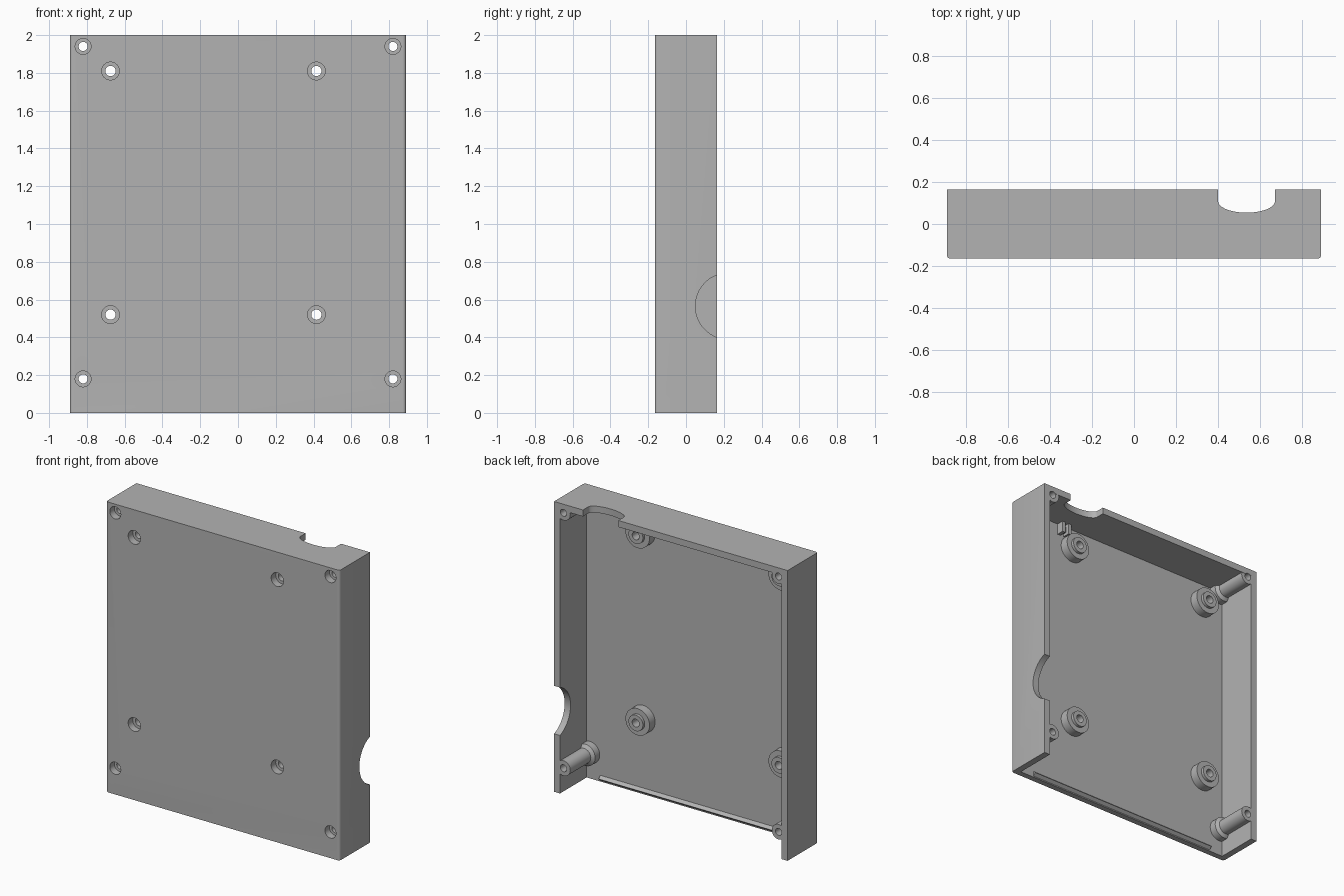
import bpy, bmesh
from math import cos, sin, pi
from mathutils import Matrix, Vector

cube = bpy.data.objects.get("Cube")
if cube:
    bpy.data.objects.remove(cube, do_unlink=True)

grey = bpy.data.materials.new("plain_grey")
grey.use_nodes = True
grey.diffuse_color = (0.45, 0.45, 0.45, 1)
grey.node_tree.nodes["Principled BSDF"].inputs["Base Color"].default_value = grey.diffuse_color

W, D, H = 0.89, 0.165, 2.0      # half width, half depth, height
WALL, PLATE = 0.045, 0.04
FLOOR = PLATE - D               # inner face of the front plate


def finish(name, bm):
    bmesh.ops.recalc_face_normals(bm, faces=bm.faces)
    mesh = bpy.data.meshes.new(name)
    bm.to_mesh(mesh)
    bm.free()
    mesh.materials.append(grey)
    ob = bpy.data.objects.new(name, mesh)
    bpy.context.collection.objects.link(ob)
    return ob


def box(name, x0, x1, y0, y1, z0, z1):
    bm = bmesh.new()
    bmesh.ops.create_cube(bm, size=1)
    for v in bm.verts:
        v.co = Vector(((x0 + x1) / 2 + v.co.x * (x1 - x0),
                       (y0 + y1) / 2 + v.co.y * (y1 - y0),
                       (z0 + z1) / 2 + v.co.z * (z1 - z0)))
    return finish(name, bm)


def prism(name, points, shift):
    """Extrude a closed 3D outline along a vector."""
    bm = bmesh.new()
    face = bm.faces.new([bm.verts.new(p) for p in points])
    ext = bmesh.ops.extrude_face_region(bm, geom=[face])
    bmesh.ops.translate(bm, vec=shift, verts=[g for g in ext["geom"] if isinstance(g, bmesh.types.BMVert)])
    return finish(name, bm)


def turned(name, x, z, profile, sides=40):
    """Stepped round part about a y axis, from (radius, y) pairs."""
    bm = bmesh.new()
    rings = [[bm.verts.new((x + r * cos(2 * pi * i / sides), y, z + r * sin(2 * pi * i / sides)))
              for i in range(sides)] for r, y in profile]
    for a, b in zip(rings, rings[1:]):
        for i in range(sides):
            j = (i + 1) % sides
            bm.faces.new((a[i], a[j], b[j], b[i]))
    bm.faces.new(rings[0])
    bm.faces.new(rings[-1])
    return finish(name, bm)


def combine(ob, tool, operation="DIFFERENCE"):
    mod = ob.modifiers.new("cut", "BOOLEAN")
    mod.operation, mod.solver, mod.object = operation, "EXACT", tool
    bpy.context.view_layer.objects.active = ob
    bpy.ops.object.modifier_apply(modifier=mod.name)


def discard(*tools):
    for t in tools:
        bpy.data.objects.remove(t, do_unlink=True)


def smooth(ob):
    bpy.ops.object.select_all(action="DESELECT")
    ob.select_set(True)
    bpy.context.view_layer.objects.active = ob
    bpy.ops.object.shade_smooth_by_angle(angle=0.6)


# Shell: front plate, two sides and top, with rounded front side edges
R = 0.018
outline = [(-W, D, 0)]
for cx, start in ((-W + R, pi), (W - R, 1.5 * pi)):
    for i in range(6):
        a = start + i * pi / 10
        outline.append((cx + R * cos(a), R - D + R * sin(a), 0))
outline.append((W, D, 0))
shell = prism("case_shell", outline, (0, 0, H))
cavity = box("cavity", WALL - W, W - WALL, FLOOR, D + 0.1, -0.1, H - WALL)
combine(shell, cavity)

# Round cable notch through the left side wall
side_cut = prism("side_cut", [(W - 0.1, 0.226 + 0.176 * cos(2 * pi * i / 64), 0.565 + 0.176 * sin(2 * pi * i / 64))
                              for i in range(64)], (0.2, 0, 0))
combine(shell, side_cut)

# Flat oval notch through the top wall
oval = [(0.4, D + 0.1, H - 0.1)]
oval += [(0.535 - 0.135 * cos(pi * i / 24), 0.108 - 0.054 * sin(pi * i / 24), H - 0.1) for i in range(25)]
oval.append((0.67, D + 0.1, H - 0.1))
top_cut = prism("top_cut", oval, (0, 0, 0.2))
combine(shell, top_cut)
discard(cavity, side_cut, top_cut)

# Corner posts and board standoffs, each drilled through with a counterbore
limit = box("limit", 0.02 - W, W - 0.02, -D, D, 0, H - 0.02)
BASE = FLOOR - 0.005
kinds = [
    ("corner_post", (-0.82, 0.82), (0.18, 1.94), 0.042, 0.024,
     [(0.075, BASE), (0.075, FLOOR + 0.05), (0.052, FLOOR + 0.065), (0.052, D - 0.002)]),
    ("board_standoff", (-0.675, 0.415), (0.52, 1.81), 0.047, 0.027,
     [(0.092, BASE), (0.092, FLOOR + 0.06), (0.055, FLOOR + 0.06), (0.055, FLOOR + 0.08)]),
]
for name, xs, zs, bore, hole, profile in kinds:
    for x in xs:
        for z in zs:
            side = "left" if x > 0 else "right"
            level = "upper" if z > 1 else "lower"
            part = turned(f"{name}_{level}_{side}", x, z, profile)
            drill = turned("drill", x, z, [(bore, -D - 0.1), (bore, 0.05 - D), (hole, 0.05 - D), (hole, D + 0.1)])
            combine(part, limit, "INTERSECT")
            combine(part, drill)
            combine(shell, drill)
            discard(drill)
            smooth(part)
discard(limit)
smooth(shell)

# Snap ridge along the lower edge of the plate
prism("snap_ridge", [(-0.74, FLOOR - 0.003, 0.005), (-0.74, FLOOR + 0.02, 0.025), (-0.74, FLOOR - 0.003, 0.045)],
      (1.48, 0, 0))

# Small cable clip below the top notch
for i, x in enumerate((0.475, 0.525)):
    box(f"clip_prong_{i + 1}", x - 0.012, x + 0.012, BASE, FLOOR + 0.05, 1.88, 1.96)
box("clip_bridge", 0.48, 0.52, BASE, FLOOR + 0.025, 1.9, 1.94)
